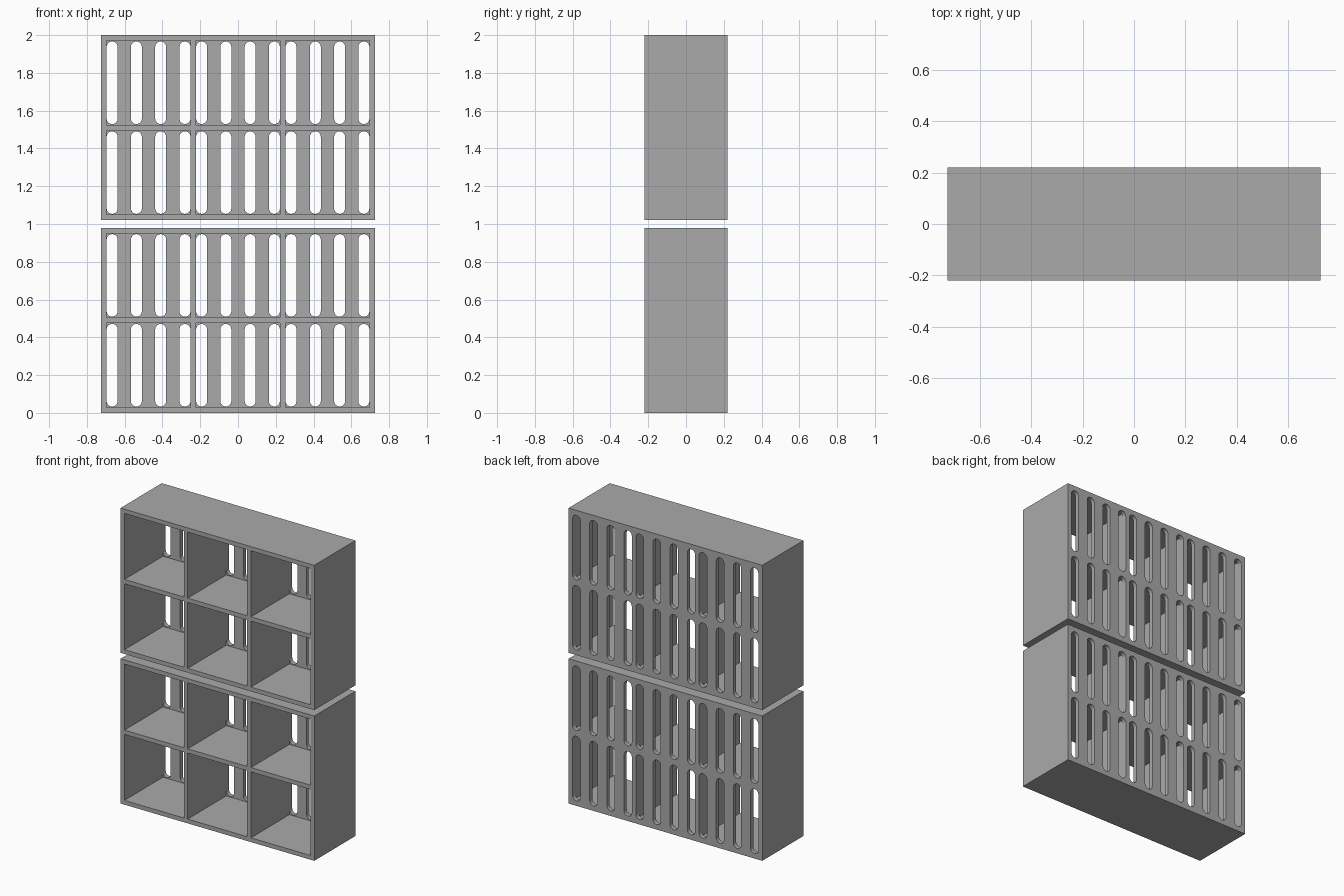
import bpy
import bmesh
import math
from mathutils import Matrix, Vector

if "Cube" in bpy.data.objects:
    bpy.data.objects.remove(bpy.data.objects["Cube"], do_unlink=True)

WIDTH, DEPTH, HEIGHT = 1.45, 0.44, 0.98
WALL = 0.029
COLS, ROWS, SLOTS = 3, 2, 4
CELL_W = (WIDTH - WALL * (COLS + 1)) / COLS
CELL_H = (HEIGHT - WALL * (ROWS + 1)) / ROWS
SLOT_R, SLOT_H = 0.029, 0.437
SLOT_GAP = 0.1285
ARC = 12

grey = bpy.data.materials.new("mid grey")
grey.use_nodes = True
colour = (0.4, 0.4, 0.4, 1)
grey.diffuse_color = colour
grey.node_tree.nodes["Principled BSDF"].inputs["Base Color"].default_value = colour


def add_box(bm, centre, size):
    matrix = Matrix.Translation(centre) @ Matrix.Diagonal((*size, 1))
    bmesh.ops.create_cube(bm, size=1, matrix=matrix)


def add_slot(bm, x, z, y0, y1):
    """Upright bar with round ends, running through from y0 to y1."""
    straight = SLOT_H / 2 - SLOT_R
    ring = []
    for end in (0, 1):
        for i in range(ARC + 1):
            a = math.pi * (end + i / ARC)
            dz = straight if end == 0 else -straight
            ring.append((x + SLOT_R * math.cos(a), z + dz + SLOT_R * math.sin(a)))
    face = bm.faces.new([bm.verts.new((px, y0, pz)) for px, pz in ring])
    new = bmesh.ops.extrude_face_region(bm, geom=[face])["geom"]
    verts = [v for v in new if isinstance(v, bmesh.types.BMVert)]
    bmesh.ops.translate(bm, verts=verts, vec=Vector((0, y1 - y0, 0)))


def make_object(name, bm):
    bmesh.ops.recalc_face_normals(bm, faces=bm.faces)
    mesh = bpy.data.meshes.new(name)
    bm.to_mesh(mesh)
    bm.free()
    mesh.materials.append(grey)
    obj = bpy.data.objects.new(name, mesh)
    bpy.context.collection.objects.link(obj)
    return obj


def cut(obj, cutter):
    mod = obj.modifiers.new("cut", "BOOLEAN")
    mod.operation = "DIFFERENCE"
    mod.solver = "EXACT"
    mod.object = cutter
    bpy.context.view_layer.objects.active = obj
    bpy.ops.object.modifier_apply(modifier=mod.name)
    bpy.data.objects.remove(cutter, do_unlink=True)


def make_unit(name, base):
    # Solid block
    bm = bmesh.new()
    add_box(bm, (0, 0, base + HEIGHT / 2), (WIDTH, DEPTH, HEIGHT))
    unit = make_object(name, bm)

    # Cells open to the front, slots through the back panel
    cells, slots = bmesh.new(), bmesh.new()
    back_inner = DEPTH / 2 - WALL
    front = -DEPTH / 2 - 0.1
    for col in range(COLS):
        x = (col - (COLS - 1) / 2) * (CELL_W + WALL)
        for row in range(ROWS):
            z = base + WALL + CELL_H / 2 + row * (CELL_H + WALL)
            add_box(cells, (x, (front + back_inner) / 2, z),
                    (CELL_W, back_inner - front, CELL_H))
            for s in range(SLOTS):
                sx = x + (s - (SLOTS - 1) / 2) * SLOT_GAP
                add_slot(slots, sx, z, back_inner - 0.05, DEPTH / 2 + 0.05)
    cut(unit, make_object("cell_cutter", cells))
    cut(unit, make_object("slot_cutter", slots))

    # Smooth the slot ends, keep the corners crisp
    bpy.ops.object.select_all(action="DESELECT")
    unit.select_set(True)
    bpy.context.view_layer.objects.active = unit
    bpy.ops.object.shade_smooth_by_angle(angle=math.radians(30))


make_unit("lower_shelf_unit", 0)
make_unit("upper_shelf_unit", 2 - HEIGHT)
